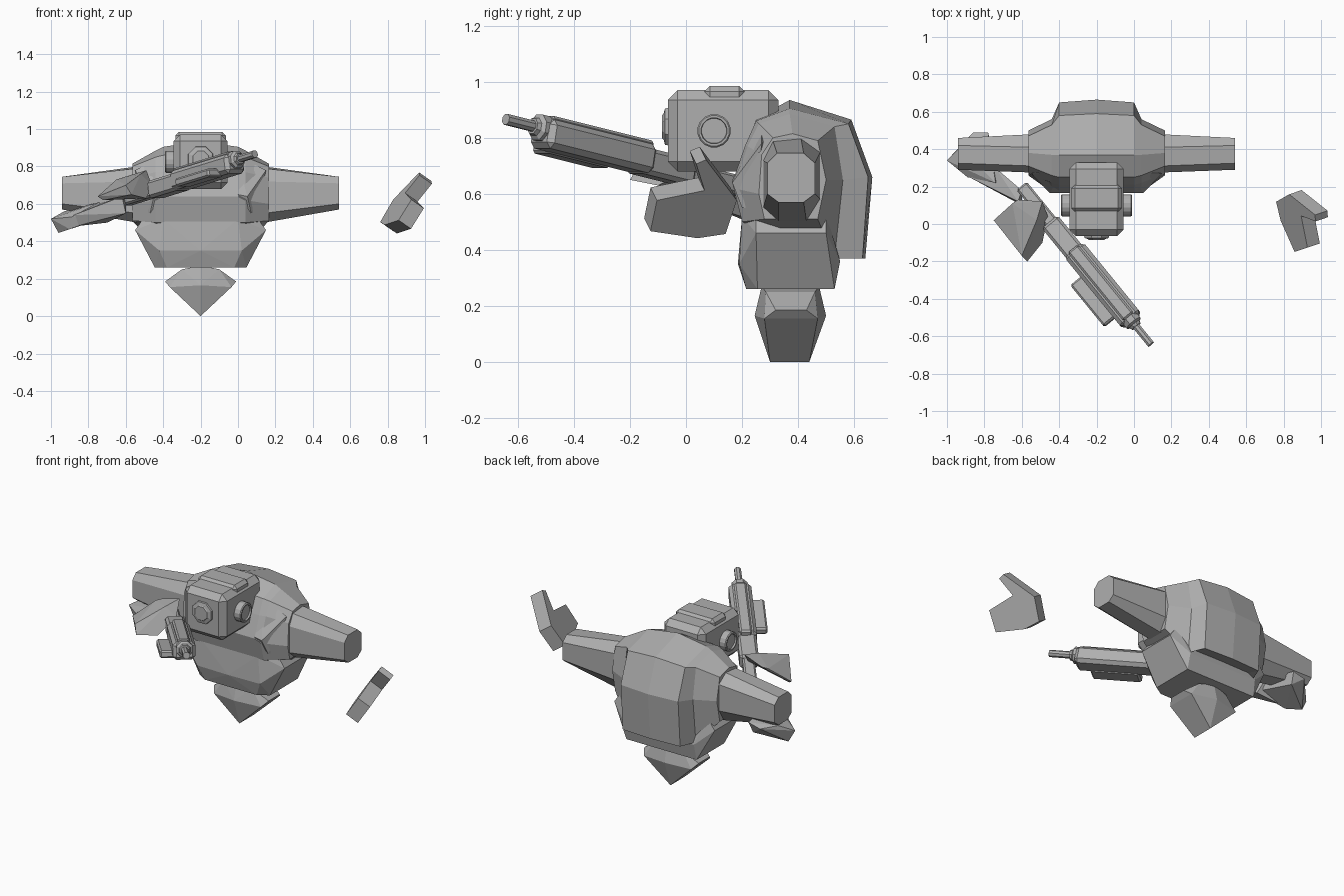
import bpy, bmesh, math
from mathutils import Vector, Matrix

if "Cube" in bpy.data.objects:
    bpy.data.objects.remove(bpy.data.objects["Cube"])

CX = -0.2  # symmetry line of the body
grey = bpy.data.materials.new("grey")
grey.diffuse_color = (0.43, 0.43, 0.43, 1)
grey.use_nodes = True
grey.node_tree.nodes["Principled BSDF"].inputs["Base Color"].default_value = grey.diffuse_color


def finish(name, bm):
    bmesh.ops.recalc_face_normals(bm, faces=bm.faces[:])
    me = bpy.data.meshes.new(name)
    bm.to_mesh(me)
    bm.free()
    me.materials.append(grey)
    ob = bpy.data.objects.new(name, me)
    bpy.context.collection.objects.link(ob)
    return ob


def hull(name, pts):
    bm = bmesh.new()
    vs = [bm.verts.new(p) for p in pts]
    r = bmesh.ops.convex_hull(bm, input=vs)
    junk = {g for g in r["geom_interior"] + r["geom_unused"] if isinstance(g, bmesh.types.BMVert)}
    bmesh.ops.delete(bm, geom=list(junk), context='VERTS')
    bmesh.ops.dissolve_limit(bm, angle_limit=0.02, verts=bm.verts[:], edges=bm.edges[:])
    return finish(name, bm)


def sym(pts):
    """Half-width points (h, y, z) mirrored about the body centre."""
    return [(CX + s * h, y, z) for h, y, z in pts for s in (1, -1)]


def box(name, lo, hi, bevel=0.0, frame=Matrix()):
    bm = bmesh.new()
    bmesh.ops.create_cube(bm, size=1)
    lo, hi = Vector(lo), Vector(hi)
    for v in bm.verts:
        v.co = (lo + hi) / 2 + v.co * (hi - lo)
    if bevel:
        bmesh.ops.bevel(bm, geom=bm.edges[:], offset=bevel, segments=1, affect='EDGES')
    bm.transform(frame)
    return finish(name, bm)


def turned(name, profile, sides, frame):
    """Rings of (distance along local x, radius), capped at both ends."""
    bm = bmesh.new()
    rings = []
    for a, r in profile:
        rings.append([bm.verts.new((a, r * math.cos(t), r * math.sin(t)))
                      for t in [2 * math.pi * (i + .5) / sides for i in range(sides)]])
    for p, q in zip(rings, rings[1:]):
        for i in range(sides):
            j = (i + 1) % sides
            bm.faces.new((p[i], p[j], q[j], q[i]))
    bm.faces.new(rings[0])
    bm.faces.new(rings[-1])
    bm.transform(frame)
    return finish(name, bm)


def loft_x(name, sections):
    """Join (x, [(y, z), ...]) cross-sections along x."""
    bm = bmesh.new()
    rings = [[bm.verts.new((x, y, z)) for y, z in pts] for x, pts in sections]
    n = len(rings[0])
    for p, q in zip(rings, rings[1:]):
        for i in range(n):
            j = (i + 1) % n
            bm.faces.new((p[i], p[j], q[j], q[i]))
    bm.faces.new(rings[0])
    bm.faces.new(rings[-1])
    return finish(name, bm)


# chest with back hump, swept outwards to the shoulders
chest = [
    (0.0, [(.2, .5), (.165, .64), (.21, .77), (.25, .87), (.37, .935), (.59, .865), (.665, .66), (.64, .37)]),
    (.2, [(.2, .5), (.165, .64), (.21, .77), (.25, .86), (.37, .905), (.58, .85), (.65, .66), (.63, .37)]),
    (.24, [(.2, .5), (.17, .62), (.22, .77), (.26, .85), (.37, .885), (.53, .84), (.56, .65), (.53, .37)]),
    (.365, [(.28, .51), (.26, .6), (.27, .74), (.31, .8), (.38, .815), (.47, .79), (.5, .65), (.47, .51)])]
loft_x("chest", [(CX - h, p) for h, p in reversed(chest[1:])] + [(CX + h, p) for h, p in chest])

# upper arms
root = [(.33, .5), (.275, .55), (.275, .72), (.31, .79), (.41, .8), (.48, .75), (.48, .58), (.43, .5)]
end = [(.33, .57), (.29, .6), (.29, .71), (.325, .745), (.42, .745), (.46, .71), (.46, .6), (.42, .57)]
for side, label in ((1, "left"), (-1, "right")):
    loft_x(label + "_upper_arm", [(CX + side * .34, root), (CX + side * .74, end)])
    # raised collar edge beside the neck
    hull(label + "_collar", [(CX + side * h, y, z) for h, y, z in (
        (.2, .165, .65), (.2, .25, .82), (.25, .27, .83), (.25, .165, .64),
        (.27, .2, .55), (.35, .27, .78), (.3, .25, .55), (.22, .3, .8))])

# abdomen and hip wedge
hull("abdomen", sym([(.245, .255, .26), (.245, .53, .26), (.18, .215, .26),
                     (.22, .19, .35), (.24, .55, .36), (.35, .25, .46), (.35, .5, .46),
                     (.3, .25, .53), (.3, .5, .53), (.2, .2, .52), (0, .185, .35)]))
hull("hip_wedge", sym([(0, .3, 0), (0, .44, 0), (.19, .32, .185), (.19, .43, .185),
                       (.165, .28, .155), (.165, .47, .155), (0, .245, .165), (0, .5, .165),
                       (.1, .285, .25), (.1, .46, .25), (0, .27, .27), (0, .475, .27)]))

# head, crown band, face disc and ears
box("head", (CX - .145, -.065, .68), (CX + .145, .33, .97), .035)
box("crown_band", (CX - .135, .065, .85), (CX + .135, .21, .985), .02)
turned("face_disc", [(0, .075), (.025, .07), (.03, .05), (.035, .045)], 8,
       Matrix.Translation((CX, -.05, .84)) @ Matrix.Rotation(-math.pi / 2, 4, 'Z'))
for side, label in ((0, "left"), (math.pi, "right")):
    turned(label + "_ear", [(.12, .06), (.185, .06), (.19, .055), (.19, .047), (.18, .045)], 16,
           Matrix.Translation((CX, .1, .825)) @ Matrix.Rotation(side, 4, 'Z'))

# loose left hand: a mitten outline extruded along its tilted normal
normal = Vector((.79, .27, -.55)).normalized()
outline = [(-.138, .49), (-.115, .6), (.055, .635), (.025, .73), (.06, .745), (.17, .6), (.13, .48), (.03, .465)]
bm = bmesh.new()
front, back = [[bm.verts.new(Vector((.89 - .342 * (y - .03) + .696 * (z - .57), y, z)) + normal * k)
                for y, z in outline] for k in (.042, -.042)]
bm.faces.new(front)
bm.faces.new(back)
for i in range(len(outline)):
    j = (i + 1) % len(outline)
    bm.faces.new((front[i], front[j], back[j], back[i]))
finish("left_hand", bm)

# right hand under the arm, wrist and foregrip block
hull("right_hand", [(-1, .34, .52), (-.96, .35, .445), (-.93, .41, .56), (-.89, .25, .53), (-.9, .27, .465),
                    (-.86, .49, .55), (-.78, .49, .57), (-.79, .46, .5), (-.74, .22, .61), (-.72, .23, .53)])
hull("right_wrist", [(-.88, .25, .54), (-.87, .27, .48), (-.73, .22, .59), (-.62, .12, .64), (-.6, .1, .55),
                     (-.74, .3, .6), (-.7, .26, .5), (-.6, .18, .63)])
hull("foregrip", [(-.75, .02, .64), (-.72, .0, .62), (-.57, -.2, .65), (-.49, -.1, .63), (-.65, .11, .73),
                  (-.49, .12, .78), (-.46, .04, .7), (-.52, .02, .76), (-.6, -.17, .7), (-.62, .13, .74)])

# rifle in a local frame: x along the barrel, y sideways, z up
d = Vector((.62, -.76, .19)).normalized()
s = Vector((-.76, -.62, 0)).normalized()
u = s.cross(d)
gun = Matrix.Translation((-.01, -.52, .82)) @ Matrix((d, s, u)).transposed().to_4x4()
box("rifle_body", (-.5, -.065, -.055), (0, .065, .05), .02, gun)
box("rifle_top_rail", (-.5, -.035, .0), (-.02, .035, .065), .01, gun)
box("rifle_side_plate", (-.37, .03, -.06), (-.08, .135, -.015), .01, gun)
box("rifle_receiver", (-.7, -.05, -.06), (-.45, .06, .035), .015, gun)
box("rifle_stock", (-.95, -.035, -.05), (-.65, .035, .02), .01, gun)
up = gun @ Matrix.Translation((0, 0, .015))
turned("muzzle_block", [(-.02, .05), (.015, .05), (.025, .035), (.04, .03)], 8, up)
turned("barrel", [(0, .021), (.165, .021)], 8, up)
